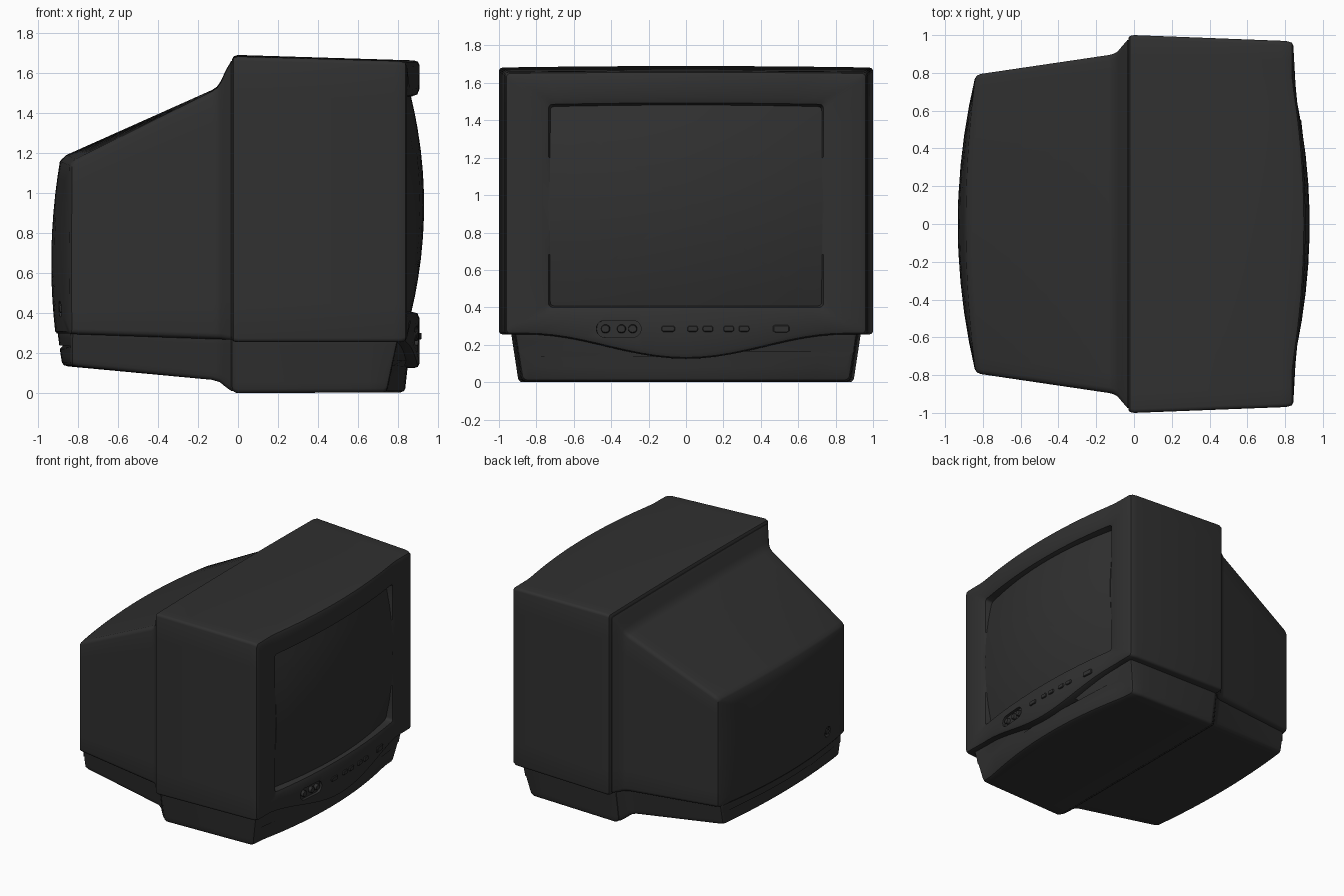
import bpy, bmesh, math

if "Cube" in bpy.data.objects:
    bpy.data.objects.remove(bpy.data.objects["Cube"])

body = bpy.data.materials.new("charcoal plastic")
body.diffuse_color = (0.03, 0.03, 0.03, 1)
body.use_nodes = True
body.node_tree.nodes["Principled BSDF"].inputs["Base Color"].default_value = body.diffuse_color


def lin(a, b, n):
    return [a + (b - a) * i / (n - 1) for i in range(n)]


def ring(w, zt, zb, r=0.02, wb=None, crown=0, dip=0, nh=25, nv=9, na=3):
    """Rounded rectangle in (y, z); narrower bottom, crowned top, swooping bottom."""
    wb = wb or w
    pts = []
    sides = [((-w + r, zb), (w - r, zb), nh), ((w, zb + r), (w, zt - r), nv),
             ((w - r, zt), (-w + r, zt), nh), ((-w, zt - r), (-w, zb + r), nv)]
    centres = [(w - r, zb + r), (w - r, zt - r), (-w + r, zt - r), (-w + r, zb + r)]
    for k, (a, b, n) in enumerate(sides):
        pts += list(zip(lin(a[0], b[0], n), lin(a[1], b[1], n)))
        for i in range(1, na):
            t = math.pi / 2 * (k - 1 + i / na)
            pts.append((centres[k][0] + r * math.cos(t), centres[k][1] + r * math.sin(t)))
    out = []
    for y, z in pts:
        t = (z - zb) / (zt - zb)
        z += crown * (1 - (y / w) ** 2) * t
        z -= dip * (1 + math.cos(math.pi * min(abs(y), 0.85) / 0.85)) * (1 - t)
        out.append((y * (wb + (w - wb) * t) / w, z))
    return out


def place(x, pts):
    """Give a ring its depth: a number or a function of (y, z)."""
    return [(x(y, z) if callable(x) else x, y, z) for y, z in pts]


def shrink(pts, sy, sz, cz):
    return [(y * sy, cz + (z - cz) * sz) for y, z in pts]


def finish(ob):
    ob.data.materials.clear()
    ob.data.materials.append(body)
    bpy.ops.object.select_all(action='DESELECT')
    ob.select_set(True)
    bpy.context.view_layer.objects.active = ob
    bpy.ops.object.shade_smooth_by_angle(angle=math.radians(35))


def loft(name, rings):
    bm = bmesh.new()
    vs = [[bm.verts.new(p) for p in rg] for rg in rings]
    n = len(vs[0])
    for a, b in zip(vs, vs[1:]):
        for i in range(n):
            j = (i + 1) % n
            bm.faces.new((a[i], a[j], b[j], b[i]))
    bm.faces.new(vs[0])
    bm.faces.new(vs[-1])
    bmesh.ops.recalc_face_normals(bm, faces=bm.faces)
    me = bpy.data.meshes.new(name)
    bm.to_mesh(me)
    bm.free()
    ob = bpy.data.objects.new(name, me)
    bpy.context.collection.objects.link(ob)
    return ob


def pill(name, x, y, z, w, h, depth, r):
    """Rounded button whose outline faces x."""
    rg = ring(w / 2, h / 2, -h / 2, r, nh=3, nv=2, na=5)
    layers = [(-depth, 1, 1), (depth * 0.6, 1, 1), (depth, 0.9, 0.8)]
    ob = loft(name, [place(d, shrink(rg, a, b, 0)) for d, a, b in layers])
    ob.location = (x, y, z)
    ob.rotation_euler.z = 0.218 * y if x > 0 else 0.2 * y
    return ob


def cut(ob, cutter):
    cutter.hide_render = True
    m = ob.modifiers.new("cut", 'BOOLEAN')
    m.operation, m.solver, m.object = 'DIFFERENCE', 'EXACT', cutter
    bpy.ops.object.select_all(action='DESELECT')
    ob.select_set(True)
    bpy.context.view_layer.objects.active = ob
    bpy.ops.object.modifier_apply(modifier="cut")
    bpy.data.objects.remove(cutter)


# curved surfaces: bezel front, glass, back wall, base front
def front(off):
    return lambda y, z: max(0.908 - 0.109 * y * y, 0.845) - off


def glass(y, z):
    return 0.93 - 0.065 * ((z - 0.94) / 0.54) ** 2 - 0.085 * (y / 0.73) ** 2


def back(off):
    def f(y, z):
        u, v = min(abs(y) / 0.79, 1), min(abs(z - 0.65) / 0.52, 1)
        return -0.838 + off - (1 - u * u) * (0.05 + 0.045 * (1 - v * v))
    return f


def base_x(off):
    return lambda y, z: front(0.045 + off)(y, z) - (0.03 + 0.037 * y * y) * (1 - z / 0.27)


# front cabinet with bezel and screen opening
D = 0.065
cabinet = loft("front_cabinet", [
    place(-0.03, ring(0.983, 1.66, 0.27, 0.02, crown=0.008, dip=D)),
    place(-0.022, ring(0.995, 1.675, 0.258, 0.02, crown=0.008, dip=D)),
    place(0.0, ring(1.0, 1.682, 0.255, 0.02, crown=0.008, dip=D)),
    place(0.78, ring(0.97, 1.66, 0.255, 0.02, crown=0.006, dip=D)),
    place(front(0.03), ring(0.967, 1.657, 0.255, 0.02, crown=0.006, dip=D)),
    place(front(0.009), ring(0.96, 1.65, 0.262, 0.02, crown=0.006, dip=D)),
    place(front(0), ring(0.94, 1.63, 0.282, 0.02, crown=0.006, dip=D)),
    place(front(0), ring(0.765, 1.515, 0.372, 0.03, crown=0.008)),
    place(front(0.012), ring(0.735, 1.485, 0.4, 0.02, crown=0.008)),
    place(lambda y, z: glass(y, z) - 0.004, ring(0.725, 1.472, 0.408, 0.02, crown=0.008)),
    place(0.7, ring(0.71, 1.46, 0.42, 0.02)),
])
cut(cabinet, pill("pocket_cutter", front(0)(-0.36, 0), -0.36, 0.285, 0.24, 0.09, 0.022, 0.044))
finish(cabinet)

# bulged screen
rg = ring(0.728, 1.474, 0.406, 0.02, crown=0.008)
finish(loft("screen", [place(0.72, rg)] + [
    place(glass, shrink(rg, s, s, 0.94)) for s in (1, 0.85, 0.7, 0.5, 0.3, 0.1)]))

# tapering rear housing with flared collar and curved back
rear = ring(0.787, 1.15, 0.298, 0.02, crown=0.02)
housing = loft("rear_housing", [
    place(-0.02, ring(0.975, 1.655, 0.268, 0.02, crown=0.005)),
    place(-0.034, ring(0.975, 1.655, 0.268, 0.02, crown=0.005)),
    place(-0.06, ring(0.945, 1.61, 0.268, 0.025, crown=0.006)),
    place(-0.085, ring(0.915, 1.555, 0.27, 0.03, crown=0.006)),
    place(-0.105, ring(0.902, 1.525, 0.27, 0.03, crown=0.007)),
    place(-0.13, ring(0.895, 1.508, 0.271, 0.03, crown=0.007)),
    place(back(0.03), ring(0.795, 1.17, 0.295, 0.025, crown=0.02)),
    place(back(0.008), rear)] + [
    place(back(0), shrink(rear, s, s, 0.72)) for s in (0.975, 0.8, 0.6, 0.4, 0.2, 0.05)])
cut(housing, pill("jack_cutter", back(0)(-0.5, 0.42), -0.5, 0.42, 0.08, 0.08, 0.02, 0.038))
finish(housing)
finish(pill("aerial_jack", back(0)(-0.5, 0.42) + 0.015, -0.5, 0.42, 0.036, 0.036, 0.015, 0.017))

# front pedestal base
end = ring(0.915, 0.29, 0.012, 0.02, wb=0.87)
finish(loft("front_base", [
    place(-0.03, ring(0.925, 0.29, 0.015, 0.02, wb=0.88)),
    place(-0.015, ring(0.937, 0.295, 0.004, 0.02, wb=0.892)),
    place(0.0, ring(0.94, 0.295, 0.0, 0.02, wb=0.895)),
    place(0.65, ring(0.925, 0.295, 0.004, 0.02, wb=0.88)),
    place(base_x(0.02), ring(0.92, 0.295, 0.004, 0.02, wb=0.876)),
    place(base_x(0.004), end)] + [
    place(base_x(0), shrink(end, 0.985, s, 0.15)) for s in (0.92, 0.5, 0.1)]))

# rear base, rising toward the back
end = ring(0.755, 0.32, 0.14, 0.02, wb=0.72)
finish(loft("rear_base", [
    place(-0.02, ring(0.925, 0.29, 0.01, 0.02, wb=0.88)),
    place(-0.034, ring(0.925, 0.29, 0.012, 0.02, wb=0.88)),
    place(-0.06, ring(0.9, 0.29, 0.03, 0.02, wb=0.86)),
    place(-0.09, ring(0.87, 0.29, 0.055, 0.02, wb=0.83)),
    place(-0.13, ring(0.855, 0.29, 0.067, 0.02, wb=0.815)),
    place(back(0.04), ring(0.76, 0.32, 0.134, 0.02, wb=0.725)),
    place(back(0.02), end)] + [
    place(back(0.012), shrink(end, 0.98, s, 0.23)) for s in (0.85, 0.5, 0.1)]))

# control buttons
for y, w, h in [(-0.095, 0.072, 0.032), (0.035, 0.056, 0.032), (0.117, 0.056, 0.032),
                (0.228, 0.056, 0.032), (0.31, 0.056, 0.032), (0.508, 0.088, 0.04)]:
    finish(pill("button", front(0)(y, 0), y, 0.285, w, h, 0.01, 0.012))

# sockets inside the pocket
for y in (-0.43, -0.345, -0.285):
    finish(pill("socket", front(0.012)(y, 0), y, 0.285, 0.046, 0.046, 0.014, 0.022))
